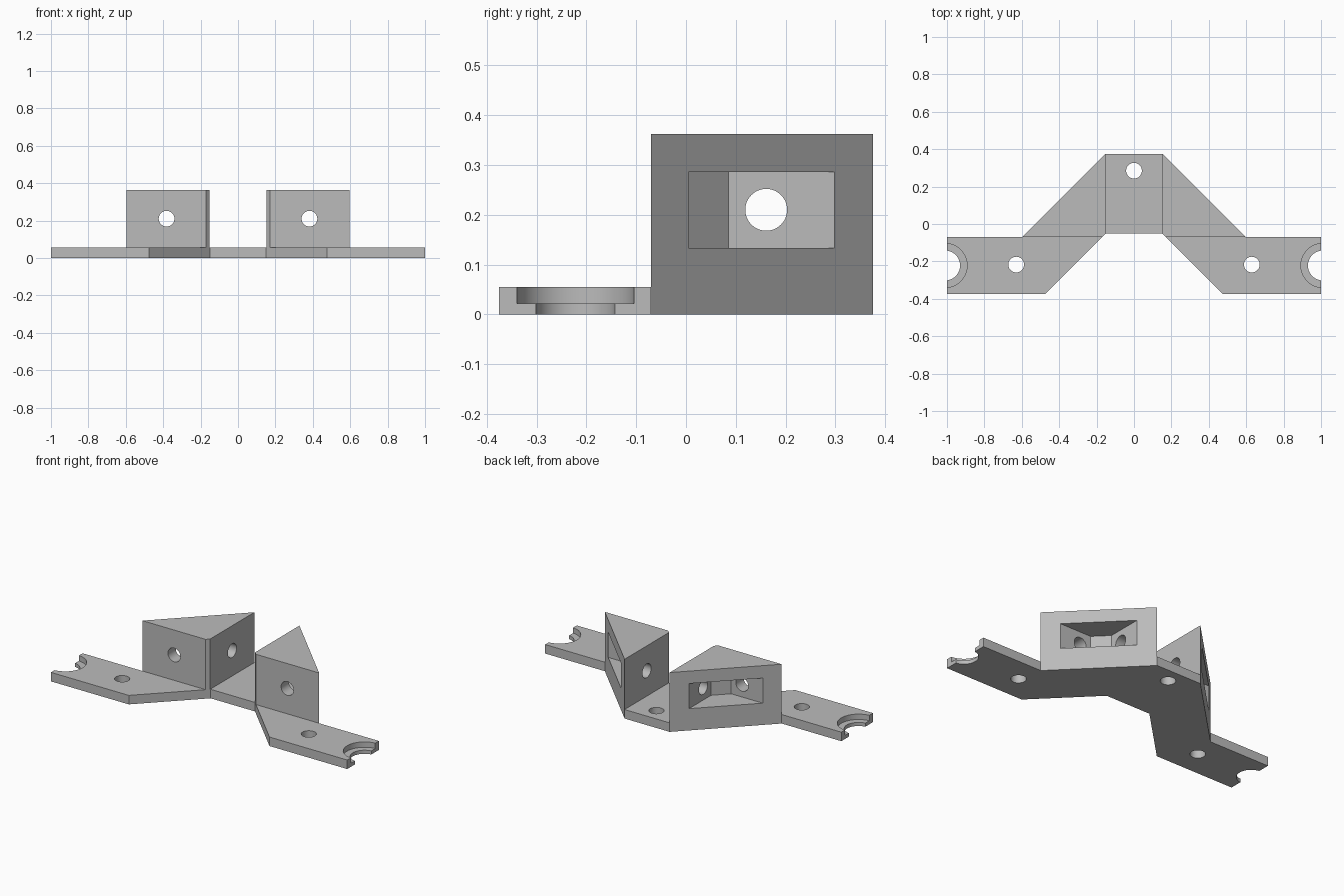
import bpy, bmesh, math
from mathutils import Matrix

cube = bpy.data.objects.get("Cube")
if cube:
    bpy.data.objects.remove(cube, do_unlink=True)

grey = bpy.data.materials.new("light grey")
grey.use_nodes = True
COLOUR = (0.5, 0.5, 0.5, 1)
grey.diffuse_color = COLOUR
grey.node_tree.nodes["Principled BSDF"].inputs["Base Color"].default_value = COLOUR


def add_object(name, bm):
    bmesh.ops.recalc_face_normals(bm, faces=bm.faces)
    mesh = bpy.data.meshes.new(name)
    bm.to_mesh(mesh)
    bm.free()
    mesh.materials.append(grey)
    ob = bpy.data.objects.new(name, mesh)
    bpy.context.collection.objects.link(ob)
    return ob


def prism(name, outline, z0, z1):
    """Extrude an xy outline from z0 to z1."""
    bm = bmesh.new()
    face = bm.faces.new([bm.verts.new((x, y, z0)) for x, y in outline])
    top = bmesh.ops.extrude_face_region(bm, geom=[face])["geom"]
    verts = [v for v in top if isinstance(v, bmesh.types.BMVert)]
    bmesh.ops.translate(bm, verts=verts, vec=(0, 0, z1 - z0))
    return add_object(name, bm)


def cylinder(name, centre, radius, depth, axis="Z"):
    turn = {"X": Matrix.Rotation(math.pi / 2, 4, "Y"),
            "Y": Matrix.Rotation(math.pi / 2, 4, "X"),
            "Z": Matrix.Identity(4)}[axis]
    bm = bmesh.new()
    bmesh.ops.create_cone(bm, cap_ends=True, segments=48, radius1=radius,
                          radius2=radius, depth=depth,
                          matrix=Matrix.Translation(centre) @ turn)
    return add_object(name, bm)


def combine(target, other, operation):
    """Apply an exact boolean and discard the tool object."""
    mod = target.modifiers.new("boolean", "BOOLEAN")
    mod.operation, mod.solver, mod.object = operation, "EXACT", other
    bpy.context.view_layer.objects.active = target
    bpy.ops.object.modifier_apply(modifier=mod.name)
    bpy.data.objects.remove(other, do_unlink=True)


THICK, HEIGHT, HOLE = 0.055, 0.362, 0.042
END_Y = -0.222

# Base plate: half outline mirrored across x
half = [(0.15, -0.05), (0.475, -0.375), (1, -0.375), (1, -0.07),
        (0.597, -0.07), (0.152, 0.375)]
bracket = prism("bracket", half + [(-x, y) for x, y in reversed(half)], 0, THICK)

# Triangular blocks with a trapezoid pocket open at the sloping side
block_outline = [(0.152, 0.375), (0.152, -0.052), (0.17, -0.07), (0.597, -0.07)]
pocket_outline = [(0.229, 0.298), (0.229, 0.085), (0.309, 0.005), (0.522, 0.005),
                  (0.622, 0.105), (0.329, 0.398)]
for side in (1, -1):
    flip = lambda pts: [(side * x, y) for x, y in pts]
    block = prism("block", flip(block_outline), 0, HEIGHT)
    combine(block, prism("pocket", flip(pocket_outline), 0.133, 0.286), "DIFFERENCE")
    combine(block, cylinder("front_hole", (side * 0.382, -0.03, 0.21), HOLE, 0.14, "Y"),
            "DIFFERENCE")
    combine(block, cylinder("inner_hole", (side * 0.19, 0.161, 0.21), HOLE, 0.14, "X"),
            "DIFFERENCE")
    combine(bracket, block, "UNION")

    # Plate screw hole and stepped half-round end notch
    combine(bracket, cylinder("plate_hole", (side * 0.63, -0.217, 0), HOLE, 0.3),
            "DIFFERENCE")
    combine(bracket, cylinder("notch", (side * 1.01, END_Y, 0), 0.08, 0.3), "DIFFERENCE")
    combine(bracket, cylinder("notch_step", (side * 1.01, END_Y, 0.122), 0.118, 0.2),
            "DIFFERENCE")

combine(bracket, cylinder("back_hole", (0, 0.285, 0), HOLE, 0.3), "DIFFERENCE")

# Tidy the flat faces and keep the hole walls smooth
bm = bmesh.new()
bm.from_mesh(bracket.data)
bmesh.ops.remove_doubles(bm, verts=bm.verts, dist=0.0003)
bmesh.ops.dissolve_limit(bm, angle_limit=math.radians(0.5), verts=bm.verts, edges=bm.edges)
bm.to_mesh(bracket.data)
bm.free()
bpy.ops.object.select_all(action="DESELECT")
bracket.select_set(True)
bpy.context.view_layer.objects.active = bracket
bpy.ops.object.shade_smooth_by_angle(angle=math.radians(30))
